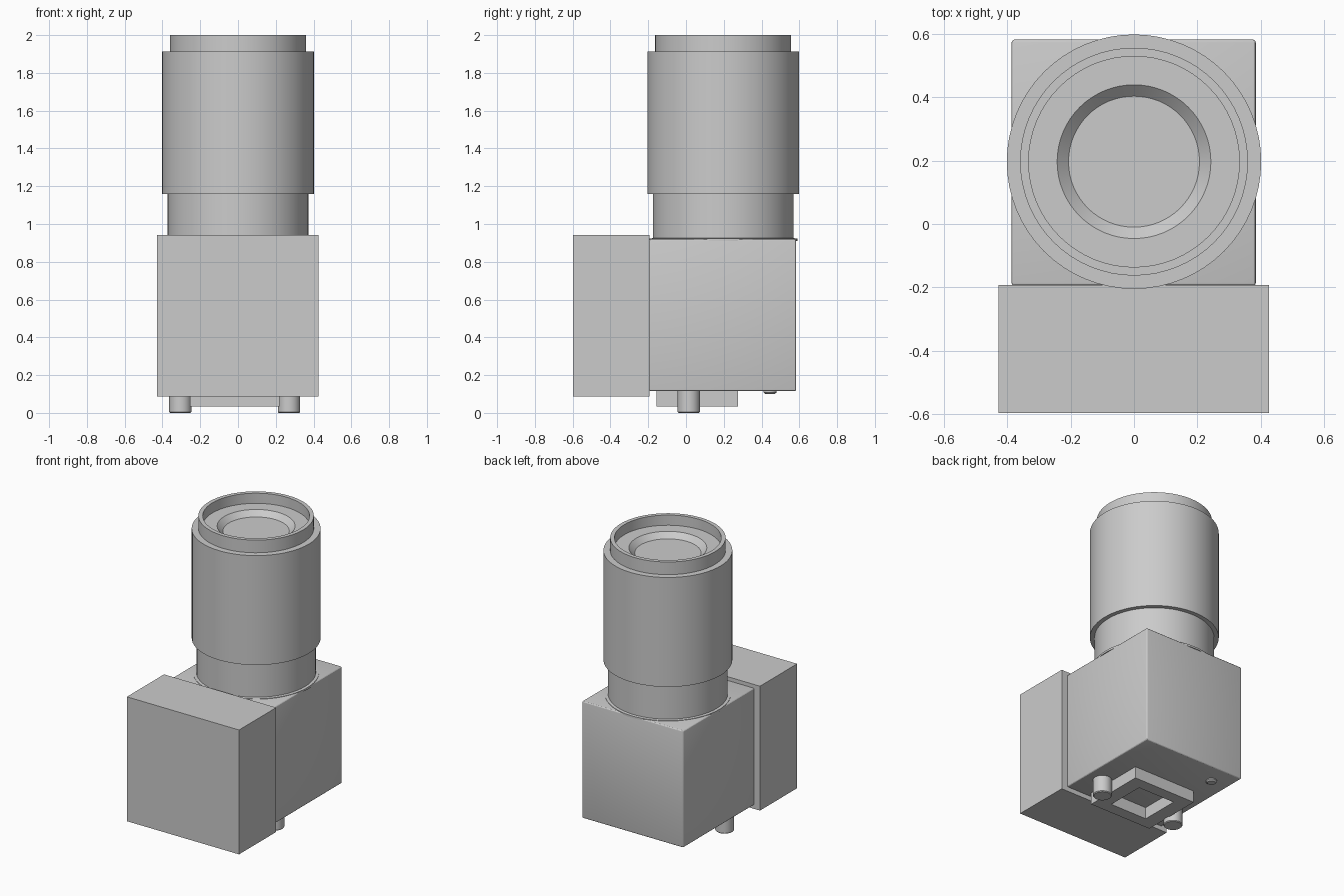
import bpy, bmesh, math
from mathutils import Matrix, Vector

cube = bpy.data.objects.get("Cube")
if cube:
    bpy.data.objects.remove(cube, do_unlink=True)

grey = bpy.data.materials.new("light_grey")
grey.use_nodes = True
COLOUR = (0.6, 0.6, 0.6, 1)
grey.diffuse_color = COLOUR
grey.node_tree.nodes["Principled BSDF"].inputs["Base Color"].default_value = COLOUR


def finish(name, bm, smooth=False):
    bmesh.ops.recalc_face_normals(bm, faces=bm.faces)
    mesh = bpy.data.meshes.new(name)
    bm.to_mesh(mesh)
    bm.free()
    mesh.materials.append(grey)
    ob = bpy.data.objects.new(name, mesh)
    bpy.context.collection.objects.link(ob)
    if smooth:
        bpy.ops.object.select_all(action="DESELECT")
        ob.select_set(True)
        bpy.context.view_layer.objects.active = ob
        bpy.ops.object.shade_smooth_by_angle(angle=math.radians(25))
    return ob


def box(name, low, high, bevel=0):
    low, high = Vector(low), Vector(high)
    bm = bmesh.new()
    place = Matrix.Translation((low + high) / 2) @ Matrix.Diagonal((*(high - low), 1))
    bmesh.ops.create_cube(bm, size=1, matrix=place)
    if bevel:
        bmesh.ops.bevel(bm, geom=bm.edges[:], offset=bevel, segments=3,
                        profile=0.5, affect="EDGES")
    return finish(name, bm, bool(bevel))


def lathe(name, profile, x, y, steps=64):
    """Turn (radius, height) points around a vertical axis."""
    bm = bmesh.new()
    verts = [bm.verts.new((x + r, y, z)) for r, z in profile]
    edges = [bm.edges.new(pair) for pair in zip(verts, verts[1:])]
    bmesh.ops.spin(bm, geom=verts + edges, cent=(x, y, 0), axis=(0, 0, 1),
                   angle=math.tau, steps=steps, use_duplicate=False)
    bmesh.ops.remove_doubles(bm, verts=bm.verts, dist=0.0001)
    return finish(name, bm, True)


# Body and front housing
box("camera_body", (-0.387, -0.195, 0.115), (0.385, 0.583, 0.92), 0.01)
box("front_housing", (-0.428, -0.597, 0.087), (0.426, -0.193, 0.943))

# Lens barrel with stepped rim, recessed face and conical mouth
lathe("lens_barrel", [
    (0, 0.91), (0.392, 0.91), (0.392, 0.923), (0.373, 0.925),
    (0.373, 1.16), (0.402, 1.16), (0.402, 1.913), (0.36, 1.913),
    (0.36, 2.0), (0.333, 2.0), (0.333, 1.93), (0.243, 1.93),
    (0.207, 1.895), (0, 1.895)], 0, 0.197)

# Open socket frame under the body
bm = bmesh.new()
rings = []
for half_x, half_y, z in ((0.237, 0.215, 0.118), (0.237, 0.215, 0.035),
                          (0.14, 0.135, 0.035), (0.14, 0.135, 0.118)):
    rings.append([bm.verts.new((-0.018 + sx * half_x, 0.06 + sy * half_y, z))
                  for sx, sy in ((-1, -1), (1, -1), (1, 1), (-1, 1))])
for a, b in zip(rings, rings[1:] + rings[:1]):
    for i in range(4):
        j = (i + 1) % 4
        bm.faces.new((a[i], a[j], b[j], b[i]))
finish("socket_frame", bm)

# Feet and locating pin
for name, x in (("right_foot", -0.305), ("left_foot", 0.27)):
    lathe(name, [(0, 0.12), (0.059, 0.12), (0.059, 0.005), (0.054, 0), (0, 0)],
          x, 0.015, 32)
lathe("locating_pin", [(0, 0.12), (0.035, 0.12), (0.035, 0.108), (0.025, 0.1),
                       (0, 0.1)], -0.257, 0.445, 24)
